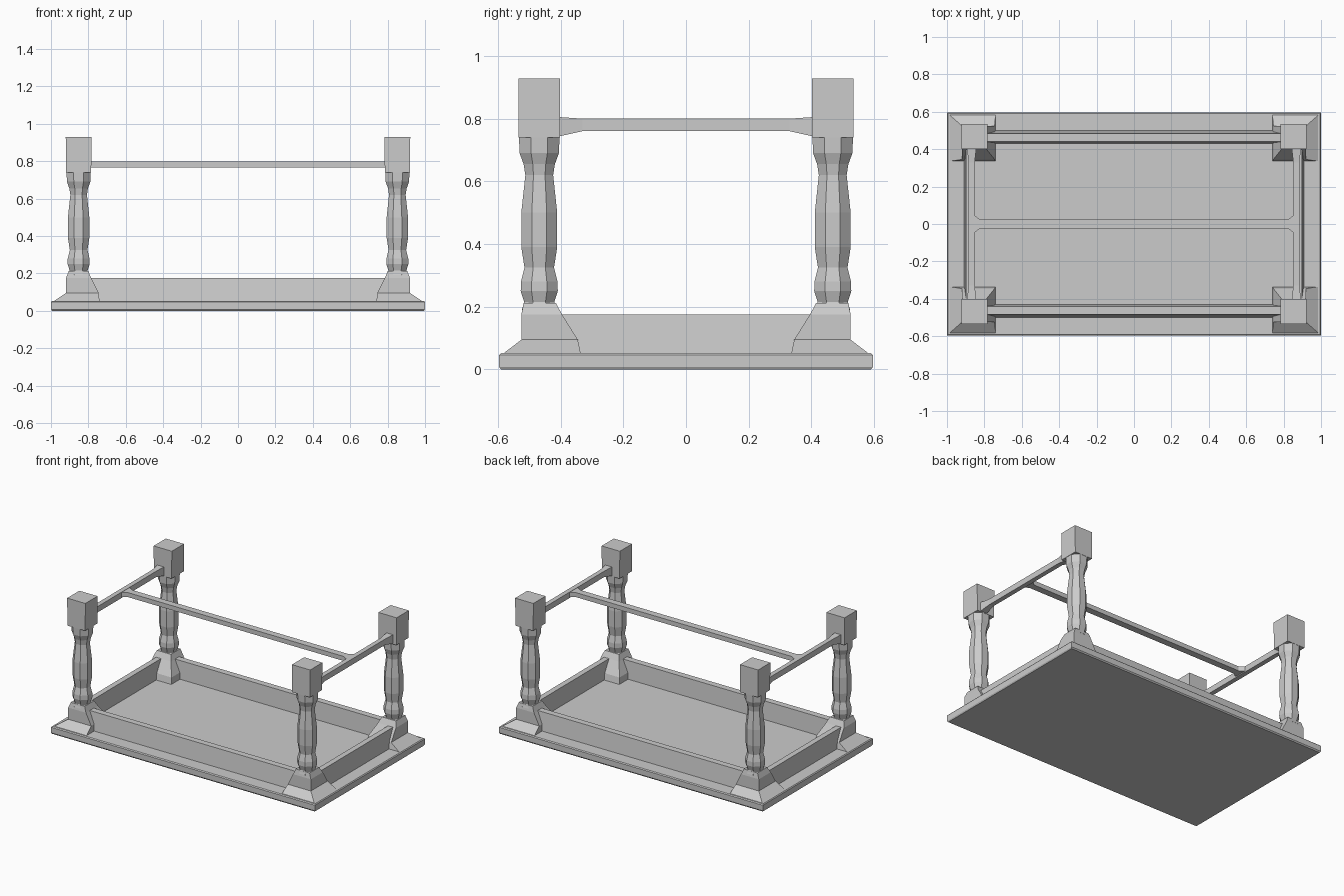
import bpy, bmesh, math

if "Cube" in bpy.data.objects:
    bpy.data.objects.remove(bpy.data.objects["Cube"])


def make_object(name, bm, mirror=(False, False)):
    bmesh.ops.recalc_face_normals(bm, faces=bm.faces)
    mesh = bpy.data.meshes.new(name)
    bm.to_mesh(mesh)
    bm.free()
    ob = bpy.data.objects.new(name, mesh)
    bpy.context.collection.objects.link(ob)
    if any(mirror):
        mod = ob.modifiers.new("mirror", "MIRROR")
        mod.use_axis = (mirror[0], mirror[1], False)
        mod.use_mirror_merge = False
    return ob


def loft(name, rings, mirror=(False, False)):
    """Skin a list of equal-length point rings and cap both ends."""
    bm = bmesh.new()
    loops = [[bm.verts.new(p) for p in ring] for ring in rings]
    n = len(loops[0])
    for a, b in zip(loops, loops[1:]):
        for i in range(n):
            j = (i + 1) % n
            bm.faces.new((a[i], a[j], b[j], b[i]))
    bm.faces.new(loops[0])
    bm.faces.new(loops[-1])
    return make_object(name, bm, mirror)


def rect(x0, x1, y0, y1, z):
    return [(x0, y0, z), (x1, y0, z), (x1, y1, z), (x0, y1, z)]


def side_rect(y, x, half, z0, z1):
    return [(x - half, y, z0), (x + half, y, z0), (x + half, y, z1), (x - half, y, z1)]


def end_rect(x, half, z0, z1):
    return [(x, -half, z0), (x, half, z0), (x, half, z1), (x, -half, z1)]


BOTH = (True, True)
LX, LY = 0.852, 0.468

# Table top lying on the floor, with a slight edge taper
loft("table_top", [rect(-0.995, 0.995, -0.59, 0.59, 0.0),
                   rect(-1, 1, -0.596, 0.596, 0.008),
                   rect(-1, 1, -0.596, 0.596, 0.046),
                   rect(-0.995, 0.995, -0.59, 0.59, 0.052)])

# Apron rails between the corner blocks
loft("long_apron", [rect(-0.80, 0.80, 0.43, 0.50, 0.045),
                    rect(-0.80, 0.80, 0.44, 0.483, 0.175)], (False, True))
loft("short_apron", [rect(0.855, 0.91, -0.42, 0.42, 0.045),
                     rect(0.86, 0.898, -0.42, 0.42, 0.175)], (True, False))

# Flared corner blocks under the legs
loft("corner_block", [rect(0.74, 0.992, 0.335, 0.588, 0.047),
                      rect(0.745, 0.92, 0.345, 0.525, 0.095),
                      rect(0.785, 0.92, 0.395, 0.525, 0.175),
                      rect(0.80, 0.905, 0.415, 0.518, 0.212)], BOTH)

# Turned legs, eight sided
profile = [(0.19, 0.060), (0.215, 0.052), (0.25, 0.064), (0.28, 0.063),
           (0.325, 0.051), (0.39, 0.062), (0.50, 0.062), (0.62, 0.048),
           (0.655, 0.054), (0.69, 0.068), (0.745, 0.070)]
loft("turned_leg", [[(LX + r * math.cos(math.pi * (k + 0.5) / 4),
                      LY + r * math.sin(math.pi * (k + 0.5) / 4), z)
                     for k in range(8)] for z, r in profile], BOTH)

# Square foot blocks
loft("foot_block", [rect(LX - 0.067, LX + 0.067, LY - 0.066, LY + 0.066, 0.74),
                    rect(LX - 0.069, LX + 0.069, LY - 0.066, LY + 0.066, 0.928)], BOTH)

# Side stretchers, flaring where they meet the foot blocks
loft("side_stretcher", [side_rect(y, 0.868, h, z0, z1) for y, h, z0, z1 in
                        [(-0.42, 0.027, 0.74, 0.806), (-0.33, 0.016, 0.76, 0.80),
                         (0.33, 0.016, 0.76, 0.80), (0.42, 0.027, 0.74, 0.806)]],
     (True, False))

# Long centre stretcher with small flares at the joints
loft("centre_stretcher", [end_rect(x, h, 0.767, 0.798) for x, h in
                          [(-0.86, 0.05), (-0.82, 0.023), (0.82, 0.023), (0.86, 0.05)]])
